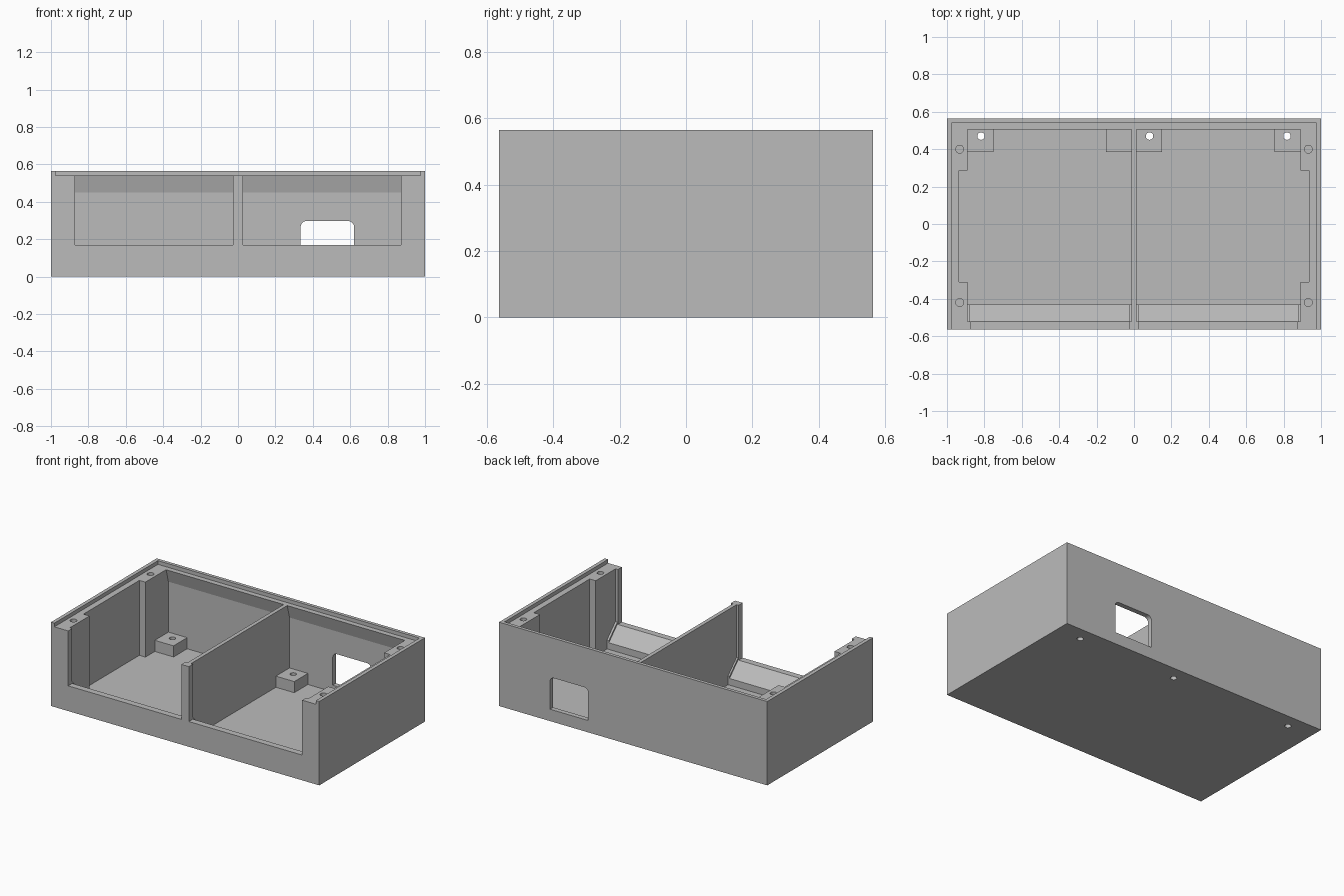
import bpy, bmesh, math
from mathutils import Vector

default = bpy.data.objects.get("Cube")
if default:
    bpy.data.objects.remove(default, do_unlink=True)

grey = bpy.data.materials.new("plain_grey")
grey.use_nodes = True
colour = (0.5, 0.5, 0.5, 1)
grey.diffuse_color = colour
grey.node_tree.nodes["Principled BSDF"].inputs["Base Color"].default_value = colour

W, D, H = 1.0, 0.563, 0.565
FLOOR, LEDGE, SILL = 0.035, 0.54, 0.17
DIVIDER, INNER, BACK = 0.013, 0.89, 0.505


def prism(name, points, axis, low, high, side=1):
    """Extrude a 2D outline along an axis; side -1 mirrors it in x."""
    place = {"x": lambda a, b, t: (t, a, b),
             "y": lambda a, b, t: (a, t, b),
             "z": lambda a, b, t: (a, b, t)}[axis]
    bm = bmesh.new()
    verts = [bm.verts.new(place(a, b, low)) for a, b in points]
    face = bm.faces.new(verts)
    new = bmesh.ops.extrude_face_region(bm, geom=[face])["geom"]
    shift = Vector(place(0, 0, high - low))
    bmesh.ops.translate(bm, vec=shift, verts=[v for v in new if isinstance(v, bmesh.types.BMVert)])
    for v in bm.verts:
        v.co.x *= side
    bmesh.ops.recalc_face_normals(bm, faces=bm.faces)
    mesh = bpy.data.meshes.new(name)
    bm.to_mesh(mesh)
    bm.free()
    mesh.materials.append(grey)
    obj = bpy.data.objects.new(name, mesh)
    bpy.context.collection.objects.link(obj)
    return obj


def box(name, x0, x1, y0, y1, z0, z1, side=1):
    return prism(name, [(x0, y0), (x1, y0), (x1, y1), (x0, y1)], "z", z0, z1, side)


def circle(x, y, r, n=24):
    return [(x + r * math.cos(math.tau * i / n), y + r * math.sin(math.tau * i / n)) for i in range(n)]


def cut(obj, cutter):
    mod = obj.modifiers.new("cut", "BOOLEAN")
    mod.operation, mod.solver, mod.object = "DIFFERENCE", "EXACT", cutter
    bpy.context.view_layer.objects.active = obj
    bpy.ops.object.modifier_apply(modifier=mod.name)
    bpy.data.objects.remove(cutter, do_unlink=True)


def window_outline(x0, x1, z0, z1, r, n=6):
    """Rectangle with rounded upper corners."""
    pts = [(x0, z0), (x1, z0)]
    for cx, start in ((x1 - r, 0), (x0 + r, math.pi / 2)):
        for i in range(n + 1):
            a = start + math.pi / 2 * i / n
            pts.append((cx + r * math.cos(a), z1 - r + r * math.sin(a)))
    return pts


# Solid case with a lid recess that is open at the front
case = box("case", -W, W, -D, D, 0, H)
cut(case, box("lid_recess", -0.975, 0.975, -0.7, 0.54, LEDGE, 0.7))

# Each compartment: wider in the middle of its outer wall, corner pillars left standing
cavity = [(DIVIDER, -0.52), (INNER, -0.52), (INNER, -0.31), (0.935, -0.31),
          (0.935, 0.285), (INNER, 0.285), (INNER, BACK), (DIVIDER, BACK)]
# Back wall is thinner below a sloping lip
back_relief = [(0.48, FLOOR), (0.53, FLOOR), (0.53, 0.45), (BACK, LEDGE), (0.48, LEDGE)]
# Sloping foot behind the front sill
ramp = [(-0.53, 0.02), (-0.43, 0.02), (-0.43, 0.08), (-0.52, SILL), (-0.53, SILL)]
gusset = [(-0.53, 0.02), (-0.43, 0.02), (-0.43, 0.095), (-0.52, 0.185), (-0.53, 0.185)]

for side, label in ((1, "left"), (-1, "right")):
    cut(case, prism("cavity", cavity, "z", FLOOR, 0.7, side))
    cut(case, prism("relief", back_relief, "x", DIVIDER, INNER, side))
    cut(case, box("front_opening", 0.028, 0.872, -0.7, -0.5, SILL, 0.7, side))
    # Rear cable windows
    x0, x1 = (0.335, 0.62) if side == 1 else (0.285, 0.565)
    cut(case, prism("window", window_outline(x0, x1, 0.08, 0.297, 0.03), "y", 0.45, 0.7, side))
    # Lid screw holes in the corner pillars
    for y in (0.4, -0.42):
        cut(case, prism("lid_hole", circle(0.932, y, 0.021), "z", 0.35, 0.7, side))
    # Screw bosses, drilled through the floor
    for x, a, b, place in ((0.818, 0.75, 0.9, "outer"), (0.083, 0.005, 0.15, "inner")):
        boss = box(f"{label}_{place}_boss", a, b, 0.385, 0.54, 0.02, 0.11, side)
        for part in (case, boss):
            cut(part, prism("boss_hole", circle(x, 0.47, 0.02), "z", -0.1, 0.3, side))
    prism(f"{label}_front_ramp", ramp, "x", 0.005, 0.9, side)
    for a, b, place in ((0.005, 0.024, "inner"), (0.876, 0.9, "outer")):
        prism(f"{label}_{place}_gusset", gusset, "x", a, b, side)
